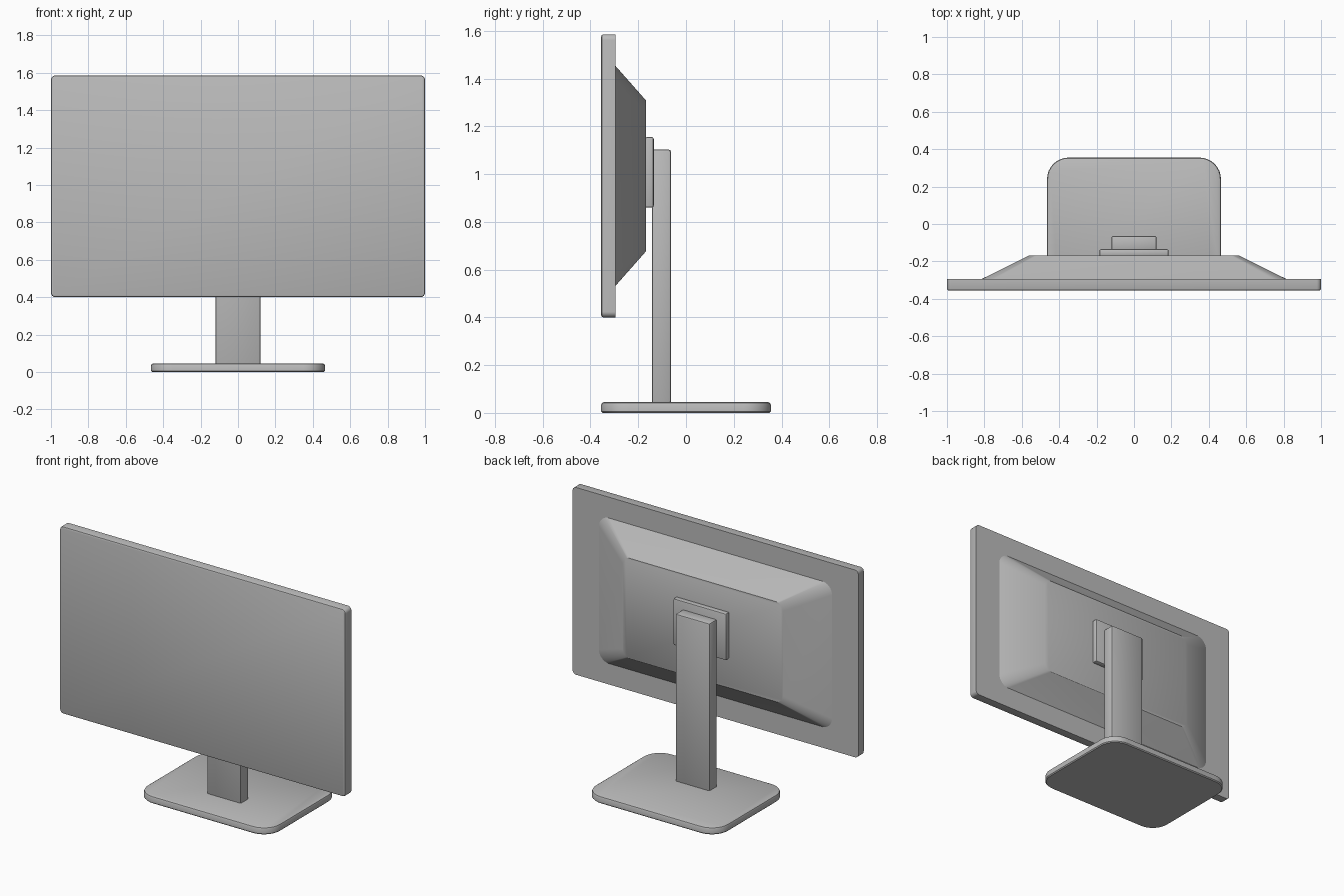
import bpy, bmesh, math
from mathutils import Vector

if "Cube" in bpy.data.objects:
    bpy.data.objects.remove(bpy.data.objects["Cube"])

grey = bpy.data.materials.new("mid_grey")
grey.diffuse_color = (0.5, 0.5, 0.5, 1)
grey.use_nodes = True
grey.node_tree.nodes["Principled BSDF"].inputs["Base Color"].default_value = grey.diffuse_color


def rounded_rect(hw, hh, r, seg=8):
    """Corner points of a rounded rectangle, counter-clockwise."""
    pts = []
    for i, (sx, sy) in enumerate([(1, 1), (-1, 1), (-1, -1), (1, -1)]):
        for k in range(seg + 1):
            a = math.pi / 2 * (i + k / seg)
            pts.append((sx * (hw - r) + r * math.cos(a), sy * (hh - r) + r * math.sin(a)))
    return pts


def loft(name, sections, place):
    """Capped skin through (depth, half width, half height, radius) sections."""
    bm = bmesh.new()
    rings = [[bm.verts.new(place(u, v, d)) for u, v in rounded_rect(hw, hh, r)]
             for d, hw, hh, r in sections]
    n = len(rings[0])
    for a, b in zip(rings, rings[1:]):
        for i in range(n):
            j = (i + 1) % n
            bm.faces.new((a[i], a[j], b[j], b[i]))
    bm.faces.new(rings[0][::-1])
    bm.faces.new(rings[-1])
    bmesh.ops.recalc_face_normals(bm, faces=bm.faces)
    me = bpy.data.meshes.new(name)
    bm.to_mesh(me)
    bm.free()
    return finish(name, me)


def box(name, lo, hi, bevel):
    """Box between two corners with softened edges."""
    lo, hi = Vector(lo), Vector(hi)
    bm = bmesh.new()
    bmesh.ops.create_cube(bm, size=1)
    for v in bm.verts:
        v.co = (lo + hi) / 2 + v.co * (hi - lo)
    bmesh.ops.bevel(bm, geom=bm.edges[:], offset=bevel, segments=2, profile=0.5, affect='EDGES')
    me = bpy.data.meshes.new(name)
    bm.to_mesh(me)
    bm.free()
    return finish(name, me)


def finish(name, me):
    me.materials.append(grey)
    ob = bpy.data.objects.new(name, me)
    bpy.context.collection.objects.link(ob)
    bpy.ops.object.select_all(action='DESELECT')
    ob.select_set(True)
    bpy.context.view_layer.objects.active = ob
    bpy.ops.object.shade_smooth_by_angle(angle=math.radians(30))
    return ob


# Screen panel and tapered rear housing, both lofted along y
upright = lambda u, v, d: (u, d, 0.9925 + v)
loft("screen_panel", [(-0.355, 0.992, 0.5845, 0.016), (-0.3525, 0.9975, 0.59, 0.0215),
                      (-0.347, 1.0, 0.5925, 0.024), (-0.295, 1.0, 0.5925, 0.024)], upright)
loft("rear_housing", [(-0.297, 0.82, 0.4625, 0.07), (-0.168, 0.561, 0.3165, 0.048)], upright)

# Mounting plate and stand column
box("mount_plate", (-0.185, -0.172, 0.86), (0.185, -0.135, 1.155), 0.008)
box("stand_column", (-0.12, -0.143, 0.038), (0.12, -0.063, 1.103), 0.01)

# Base slab with rounded corners and soft top and bottom edges
loft("stand_base", [(0.0, 0.459, 0.349, 0.109), (0.006, 0.465, 0.355, 0.115),
                    (0.034, 0.465, 0.355, 0.115), (0.042, 0.4615, 0.3515, 0.1115),
                    (0.046, 0.453, 0.343, 0.103)], lambda u, v, d: (u, v, d))
